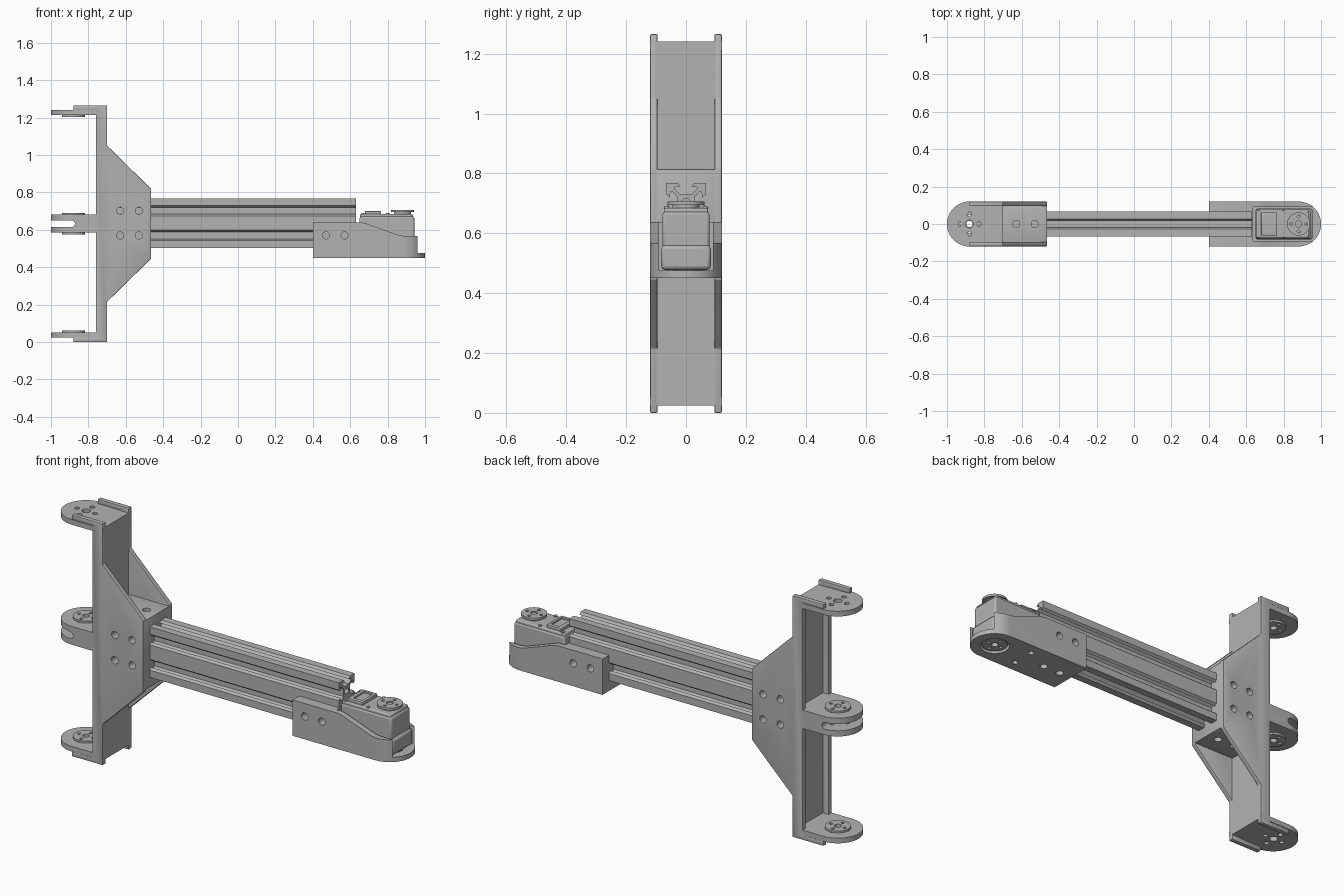
import bpy, math
from math import cos, sin, pi

old = bpy.data.objects.get("Cube")
if old:
    bpy.data.objects.remove(old)

grey = bpy.data.materials.new("plain grey")
grey.use_nodes = True
COLOUR = (0.45, 0.45, 0.45, 1)
grey.diffuse_color = COLOUR
grey.node_tree.nodes["Principled BSDF"].inputs["Base Color"].default_value = COLOUR


def prism(name, pts, axis, lo, hi, bevel=0):
    """Extrude a closed 2D outline along an axis (outline uses the other two, in order)."""
    place = {"x": lambda a, b, d: (d, a, b),
             "y": lambda a, b, d: (a, d, b),
             "z": lambda a, b, d: (a, b, d)}[axis]
    n = len(pts)
    verts = [place(a, b, d) for d in (lo, hi) for a, b in pts]
    faces = [list(range(n))[::-1], list(range(n, 2 * n))]
    faces += [[i, (i + 1) % n, (i + 1) % n + n, i + n] for i in range(n)]
    area = sum(pts[i - 1][0] * pts[i][1] - pts[i][0] * pts[i - 1][1] for i in range(n))
    if (area < 0) != (axis == "y"):
        faces = [f[::-1] for f in faces]
    mesh = bpy.data.meshes.new(name)
    mesh.from_pydata(verts, [], faces)
    mesh.materials.append(grey)
    ob = bpy.data.objects.new(name, mesh)
    bpy.context.collection.objects.link(ob)
    if bevel:
        mod = ob.modifiers.new("soft edges", "BEVEL")
        mod.width, mod.segments = bevel, 2
    return ob


def box(name, x, y, z, bevel=0):
    pts = [(x[0], y[0]), (x[1], y[0]), (x[1], y[1]), (x[0], y[1])]
    return prism(name, pts, "z", *z, bevel)


def circle(a, b, r, n=32):
    return [(a + r * cos(2 * pi * i / n), b + r * sin(2 * pi * i / n)) for i in range(n)]


def rounded_plan(cx, end, r=0.12, n=24):
    """Plan outline: half circle around cx, straight back to end."""
    s = 1 if cx > end else -1
    arc = [(cx + s * r * cos(t), r * sin(t))
           for t in (pi * (i / n - 0.5) for i in range(n + 1))]
    return [(end, -r)] + arc + [(end, r)]


def cut(ob, *cutters):
    """Subtract each cutter, bake the result and drop the cutters."""
    for c in cutters:
        c.hide_render = True
        mod = ob.modifiers.new("cut", "BOOLEAN")
        mod.operation, mod.object, mod.solver = "DIFFERENCE", c, "EXACT"
    bpy.context.view_layer.update()
    baked = bpy.data.meshes.new_from_object(
        ob.evaluated_get(bpy.context.evaluated_depsgraph_get()))
    ob.modifiers.clear()
    ob.data = baked
    for c in cutters:
        bpy.data.objects.remove(c)
    return ob


def hole(axis, a, b, r, lo=-1, hi=2):
    return prism("hole_cutter", circle(a, b, r, 24), axis, lo, hi)


def horn_holes(cx):
    """Centre bore with four screws around it."""
    ring = [hole("z", cx + 0.052 * cos(k * pi / 2), 0.052 * sin(k * pi / 2), 0.012)
            for k in range(4)]
    return ring + [hole("z", cx, 0, 0.021)]


def horn(name, cx, z, r=0.062):
    return cut(prism(name, circle(cx, 0, r), "z", *z), *horn_holes_small(cx))


def horn_holes_small(cx):
    ring = [hole("z", cx + 0.04 * cos(k * pi / 2), 0.04 * sin(k * pi / 2), 0.008)
            for k in range(4)]
    return ring + [hole("z", cx, 0, 0.017)]


MID = 0.6325        # height of the symmetry plane of the fork
BEAM_MID = 0.636
CELL = 0.066        # half a slot cell
ROWS = (BEAM_MID - CELL, BEAM_MID + CELL)
HUB_X = (-0.63, -0.53)
END_X = (0.47, 0.57)
JOINT, TIP = -0.88, 0.88

# slotted beam: the same slot is repeated around a double-cell section
half_slot = [(-0.028, 0), (-0.018, 0.012), (-0.036, 0.014), (-0.036, 0.022), (-0.02, 0.038)]
slot = half_slot + [(-u, d) for u, d in half_slot[::-1]]
low, high = ROWS
section = [(-CELL, low - CELL)] + [(u, low - CELL + d) for u, d in slot]
section += [(CELL, low - CELL)] + [(CELL - d, row + u) for row in ROWS for u, d in slot]
section += [(CELL, high + CELL)] + [(-u, high + CELL - d) for u, d in slot]
section += [(-CELL, high + CELL)] + [(-CELL + d, row - u) for row in ROWS[::-1] for u, d in slot]
beam = prism("slotted_beam", section, "x", -0.71, 0.63)
cut(beam, *[hole("x", 0, row, 0.014, 0.5, 0.7) for row in ROWS])

# fork side plates
upper = [(-0.88, 1.24), (-0.88, 1.265), (-0.70, 1.265), (-0.70, 1.05), (-0.465, 0.82)]
lower = [(x, 2 * MID - z) for x, z in upper[::-1]]
outline = upper + lower + [(-0.76, 0.025), (-0.76, 1.24)]
for name, y in (("front_fork_plate", (-0.12, -0.095)), ("back_fork_plate", (0.095, 0.12))):
    cut(prism(name, outline, "y", *y, 0.004),
        *[hole("y", x, z, 0.019) for x in HUB_X for z in ROWS])

# fork web and clamp block around the beam
box("fork_web", (-0.727, -0.70), (-0.115, 0.115), (0.028, 1.237))
hub = box("beam_clamp", (-0.71, -0.465), (-0.117, 0.117), (0.45, 0.815), 0.004)
cut(hub, *[hole("y", x, z, 0.019) for x in HUB_X for z in ROWS],
    *[hole("z", x, 0, 0.019) for x in HUB_X])

# upper and lower fork arms with their horns
for name, z, disc in (("upper", (1.213, 1.24), (1.203, 1.213)),
                      ("lower", (0.025, 0.052), (0.052, 0.062))):
    cut(prism(name + "_arm", rounded_plan(JOINT, -0.70), "z", *z), *horn_holes(JOINT))
    horn(name + "_arm_horn", JOINT, disc)

# middle lug, split by a round-ended slot
lug = prism("middle_lug", rounded_plan(JOINT, -0.705), "z", MID - 0.048, MID + 0.048)
cut(lug, box("slot_cutter", (-1.1, -0.89), (-0.2, 0.2), (MID - 0.018, MID + 0.018)),
    hole("y", -0.89, MID, 0.018), *horn_holes(JOINT))
horn("upper_lug_horn", JOINT, (MID + 0.048, MID + 0.058))
horn("lower_lug_horn", JOINT, (MID - 0.058, MID - 0.048))

# motor cradle: rounded block with sloped walls and an open pocket
cradle = prism("motor_cradle", rounded_plan(TIP, 0.40), "z", 0.45, 0.638)
slope = [(0.665, 0.638), (0.69, 0.632), (0.86, 0.571), (0.89, 0.567),
         (1.1, 0.567), (1.1, 0.8), (0.665, 0.8)]
cut(cradle, prism("slope_cutter", slope, "y", -0.3, 0.3),
    box("pocket_cutter", (0.635, 1.1), (-0.09, 0.09), (0.475, 0.8)),
    hole("z", TIP, 0, 0.072, 0.4, 0.5),
    *[hole("y", x, ROWS[0], 0.019) for x in END_X],
    *[hole("z", x, 0, 0.019, 0.4, 0.5) for x in END_X],
    *[hole("z", 0.70, y, 0.014, 0.4, 0.5) for y in (-0.06, 0.06)])

# motor with stepped case
box("motor_base", (0.65, 0.955), (-0.083, 0.083), (0.478, 0.56), 0.012)
box("motor_case", (0.65, 0.943), (-0.079, 0.079), (0.54, 0.672), 0.01)
box("motor_lid", (0.652, 0.935), (-0.074, 0.074), (0.66, 0.684), 0.006)
cover = box("connector_cover", (0.68, 0.765), (-0.062, 0.062), (0.68, 0.70), 0.004)
cut(cover, box("cover_cutter", (0.70, 0.75), (-0.045, 0.045), (0.692, 0.8)))
for x in (0.668, 0.80):
    for y in (-0.064, 0.064):
        prism("lid_screw", circle(x, y, 0.009, 16), "z", 0.68, 0.689)

# output horn on top, idler horn in the cradle floor
prism("horn_neck", circle(TIP, 0, 0.045), "z", 0.68, 0.696)
horn("output_horn", TIP, (0.694, 0.706))
prism("horn_screw", circle(TIP, 0, 0.012, 16), "z", 0.69, 0.702)
horn("idler_horn", TIP, (0.456, 0.48))

# smooth round walls, keep hard edges crisp
bpy.ops.object.select_all(action="DESELECT")
for ob in bpy.context.scene.objects:
    if ob.type == "MESH":
        ob.select_set(True)
        bpy.context.view_layer.objects.active = ob
bpy.ops.object.shade_smooth_by_angle(angle=math.radians(30))
